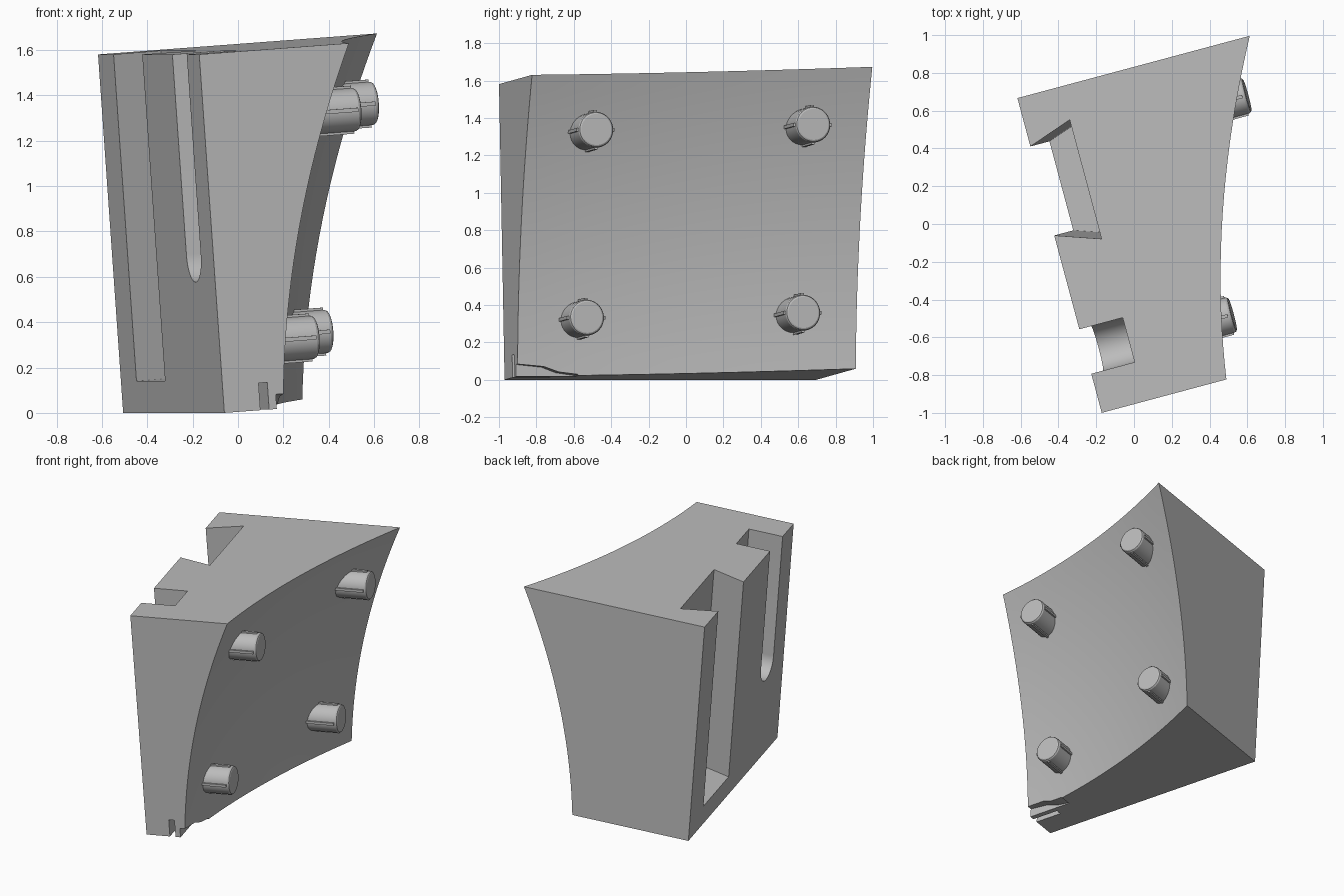
import bpy, bmesh, math
from mathutils import Matrix, Vector

old = bpy.data.objects.get("Cube")
if old:
    bpy.data.objects.remove(old, do_unlink=True)

grey = bpy.data.materials.new("plain grey")
grey.use_nodes = True
colour = (0.5, 0.5, 0.5, 1)
grey.diffuse_color = colour
grey.node_tree.nodes["Principled BSDF"].inputs["Base Color"].default_value = colour

LENGTH, HEIGHT, DEPTH = 1.725, 1.585, 0.238
# The block is built square to its flat side, then turned and tilted
POSE = (Matrix.Translation((-0.06, -0.97, 0))
        @ Matrix.Rotation(math.radians(15), 4, 'Z')
        @ Matrix.Rotation(math.radians(-4.15), 4, 'Y'))


def curved_side(y, z):
    """Distance of the dished side from the flat side."""
    v, w = y / LENGTH, z / HEIGHT
    front = 0.27 + 0.415 * w
    back = 0.82 + 0.457 * w
    return front + (back - front) * v - 0.336 * v * (1 - v) - 0.306 * w * (1 - w)


def add_object(name, bm):
    bmesh.ops.recalc_face_normals(bm, faces=bm.faces)
    mesh = bpy.data.meshes.new(name)
    bm.to_mesh(mesh)
    bm.free()
    mesh.materials.append(grey)
    obj = bpy.data.objects.new(name, mesh)
    bpy.context.collection.objects.link(obj)
    return obj


def prism(name, points, direction):
    bm = bmesh.new()
    face = bm.faces.new([bm.verts.new(p) for p in points])
    ext = bmesh.ops.extrude_face_region(bm, geom=[face], use_keep_orig=True)
    moved = [g for g in ext["geom"] if isinstance(g, bmesh.types.BMVert)]
    bmesh.ops.translate(bm, verts=moved, vec=direction)
    return add_object(name, bm)


def activate(obj):
    bpy.ops.object.select_all(action='DESELECT')
    obj.select_set(True)
    bpy.context.view_layer.objects.active = obj


def cut(obj, cutter):
    mod = obj.modifiers.new("cut", 'BOOLEAN')
    mod.operation, mod.solver, mod.object = 'DIFFERENCE', 'EXACT', cutter
    activate(obj)
    bpy.ops.object.modifier_apply(modifier=mod.name)
    bpy.data.objects.remove(cutter, do_unlink=True)


def finish(obj):
    obj.data.transform(POSE)
    activate(obj)
    bpy.ops.object.shade_smooth_by_angle(angle=math.radians(25))


# Block: a dished grid extruded back to the flat side
bm = bmesh.new()
bmesh.ops.create_grid(bm, x_segments=20, y_segments=20, size=0.5)
for vert in bm.verts:
    y, z = (vert.co.x + 0.5) * LENGTH, (vert.co.y + 0.5) * HEIGHT
    vert.co = (curved_side(y, z), y, z)
ext = bmesh.ops.extrude_face_region(bm, geom=bm.faces[:], use_keep_orig=True)
for g in ext["geom"]:
    if isinstance(g, bmesh.types.BMVert):
        g.co.x = 0
bmesh.ops.recalc_face_normals(bm, faces=bm.faces)
bmesh.ops.dissolve_limit(bm, angle_limit=math.radians(0.1),
                         verts=bm.verts[:], edges=bm.edges[:])
block = add_object("block", bm)

# Dovetail slot in the flat side, open at the top
mid, lip, flare, out = 1.216, 0.244, 0.326, 0.05
slope = (flare - lip) / DEPTH * out
cut(block, prism("dovetail_cutter", [
    (-out, mid - lip + slope, 0.14), (DEPTH, mid - flare, 0.14),
    (DEPTH, mid + flare, 0.14), (-out, mid + lip - slope, 0.14)], (0, 0, HEIGHT)))

# Round-ended slot in the flat side, open at the top
mid, radius, low = 0.336, 0.122, 0.70
outline = [(-out, mid - radius, 2), (-out, mid + radius, 2)]
for i in range(25):
    a = math.pi * i / 24
    outline.append((-out, mid + radius * math.cos(a), low - radius * math.sin(a)))
cut(block, prism("round_slot_cutter", outline, (DEPTH + out, 0, 0)))

# Small groove and tapered nick at the bottom front corner
cut(block, prism("groove_cutter", [
    (0.165, -out, -out), (0.205, -out, -out),
    (0.205, -out, 0.12), (0.165, -out, 0.12)], (0, 0.25, 0)))
cut(block, prism("nick_cutter", [
    (0.24, -out, -out), (0.24, 0.36, -out), (0.24, 0.32, 0.006),
    (0.24, 0.22, 0.02), (0.24, 0.14, 0.05), (0.24, -out, 0.07)], (0.3, 0, 0)))
finish(block)

# Pegs on the dished side, each with four thin ribs
R, BURIED, OUT = 0.096, 0.07, 0.167
for height, level in ((0.297, "lower"), (1.285, "upper")):
    for along, place in ((0.324, "front"), (1.425, "back")):
        base = Vector((curved_side(along, height), along, height))
        bm = bmesh.new()
        # Round peg with a rounded rim
        rings = [(-BURIED, R), (OUT - 0.014, R), (OUT - 0.004, R - 0.005), (OUT, R - 0.013)]
        loops = []
        for x, r in rings:
            loops.append([bm.verts.new((x, r * math.cos(math.tau * i / 40),
                                        r * math.sin(math.tau * i / 40)))
                          for i in range(40)])
        for a, b in zip(loops, loops[1:]):
            for i in range(40):
                j = (i + 1) % 40
                bm.faces.new((a[i], a[j], b[j], b[i]))
        bm.faces.new(loops[0])
        bm.faces.new(loops[-1])
        bmesh.ops.translate(bm, verts=bm.verts, vec=base)
        finish(add_object(f"{level}_{place}_peg", bm))
        # Ribs
        bm = bmesh.new()
        span = BURIED + OUT - 0.02
        for k in range(4):
            bmesh.ops.create_cube(bm, size=1, matrix=(
                Matrix.Translation(base) @ Matrix.Rotation(k * math.pi / 2, 4, 'X')
                @ Matrix.Translation((span / 2 - BURIED, 0, R))
                @ Matrix.Diagonal((span, 0.018, 0.02, 1))))
        finish(add_object(f"{level}_{place}_peg_ribs", bm))
